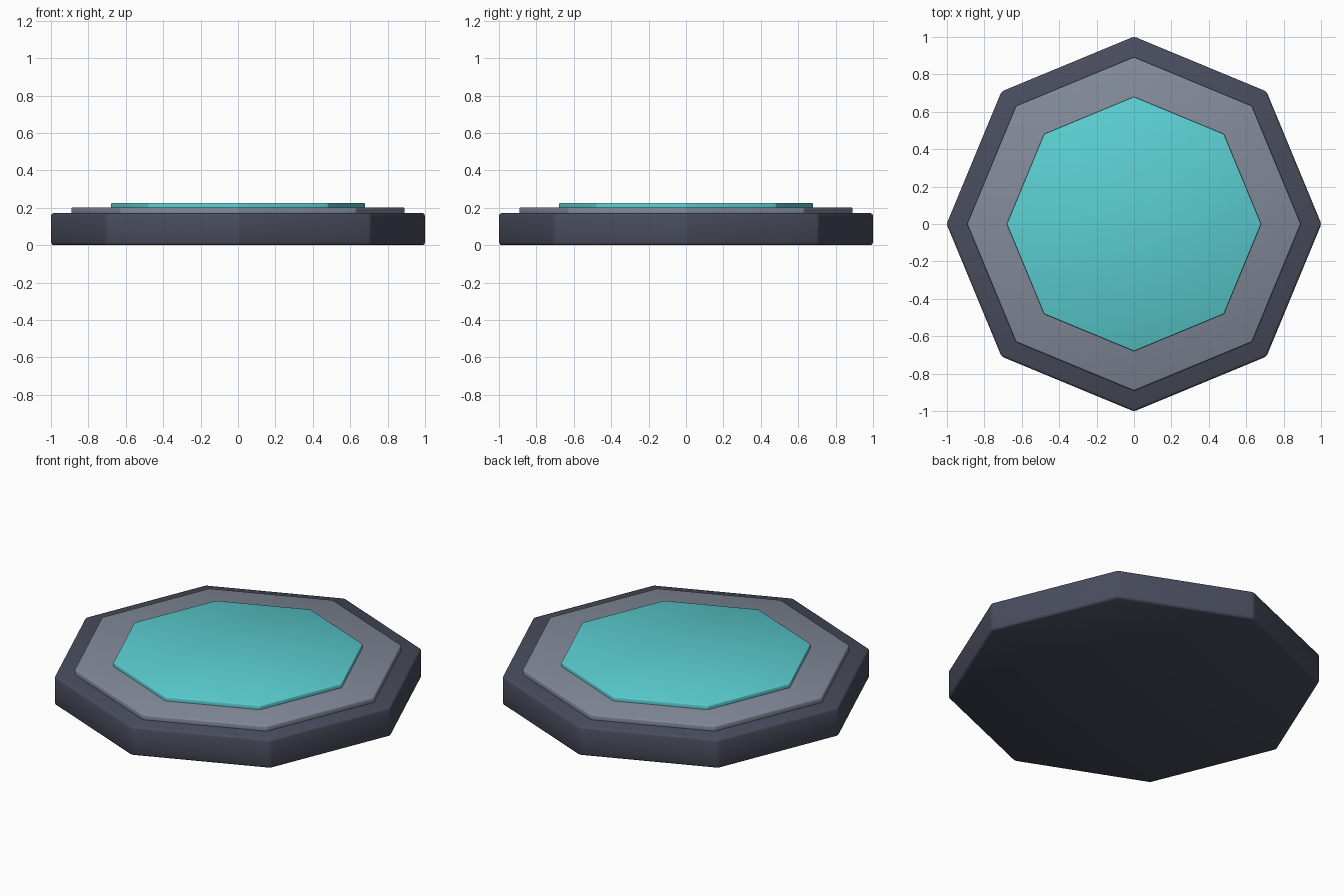
import bpy
import math

cube = bpy.data.objects.get("Cube")
if cube:
    bpy.data.objects.remove(cube, do_unlink=True)


def material(name, color):
    mat = bpy.data.materials.new(name)
    mat.use_nodes = True
    mat.diffuse_color = (*color, 1)
    mat.node_tree.nodes["Principled BSDF"].inputs["Base Color"].default_value = (*color, 1)
    return mat


def octagon_slab(name, radius, bottom, top, bevel, mat):
    """Eight-sided slab with softened edges and points on the x and y axes."""
    bpy.ops.mesh.primitive_cylinder_add(
        vertices=8, radius=radius, depth=top - bottom,
        location=(0, 0, (bottom + top) / 2))
    slab = bpy.context.object
    slab.name = name
    slab.data.materials.append(mat)
    mod = slab.modifiers.new("soft_edges", "BEVEL")
    mod.width = bevel
    mod.segments = 2
    mod.limit_method = "ANGLE"
    mod.angle_limit = math.radians(30)
    bpy.ops.object.modifier_apply(modifier=mod.name)
    bpy.ops.object.shade_smooth_by_angle(angle=math.radians(50))
    return slab


dark = material("dark_slate", (0.066, 0.072, 0.108))
grey = material("blue_grey", (0.225, 0.255, 0.32))
teal = material("bright_teal", (0.105, 0.62, 0.64))

# Heavy base, raised rim plate and glowing centre panel
octagon_slab("base", 1.002, 0, 0.172, 0.014, dark)
octagon_slab("rim_plate", 0.892, 0.16, 0.202, 0.008, grey)
octagon_slab("centre_panel", 0.68, 0.19, 0.226, 0.005, teal)
